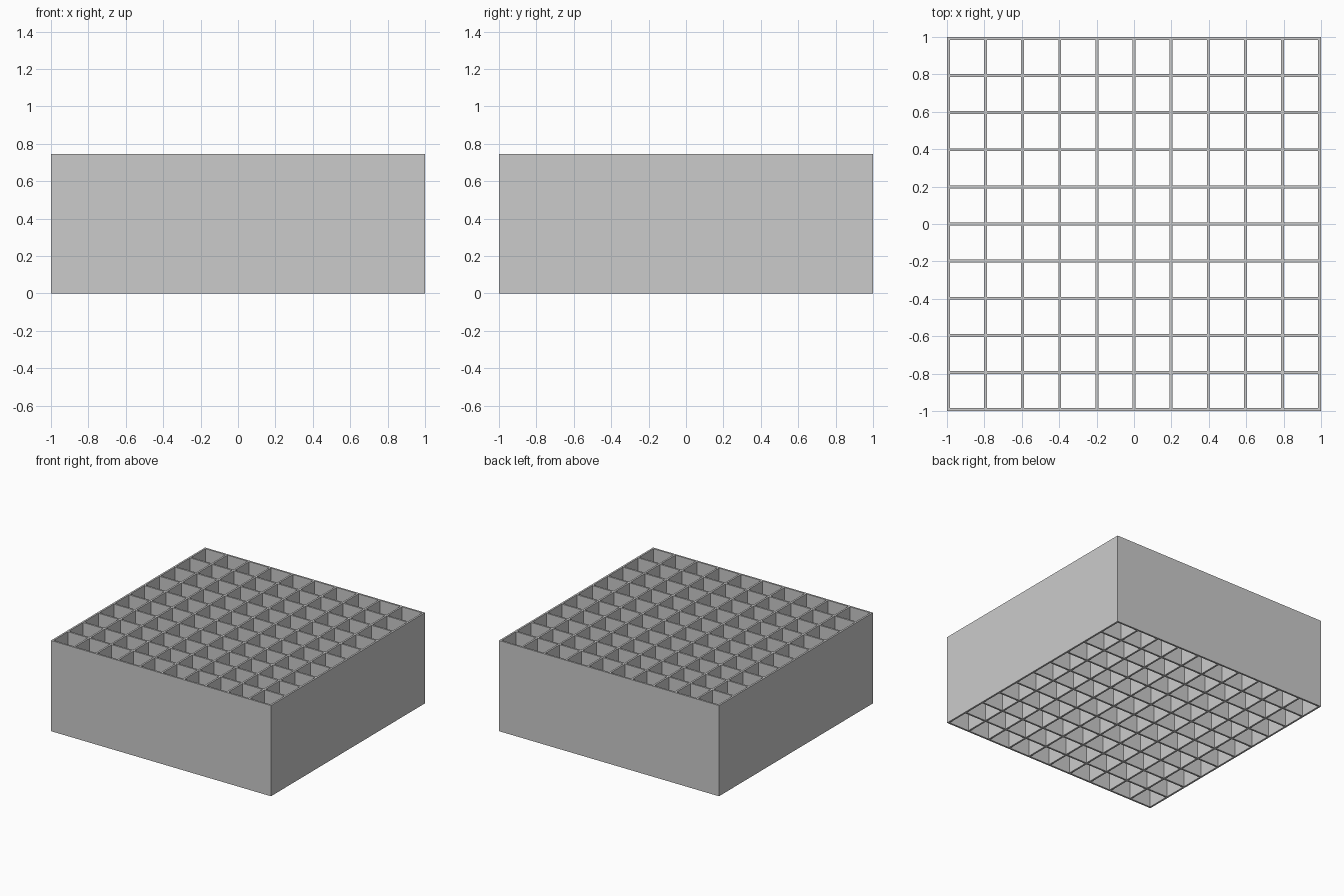
import bpy
import bmesh

cube = bpy.data.objects.get("Cube")
if cube:
    bpy.data.objects.remove(cube, do_unlink=True)

CELLS = 10        # openings per side
SIZE = 2.0
HEIGHT = 0.745
WALL = 0.015
PITCH = (SIZE - WALL) / CELLS

# Plain grey plastic
grey = bpy.data.materials.new("light_grey")
grey.use_nodes = True
colour = (0.6, 0.6, 0.6, 1)
grey.diffuse_color = colour
grey.node_tree.nodes["Principled BSDF"].inputs["Base Color"].default_value = colour

# Both sides of every wall, along one axis
lines = []
for i in range(CELLS + 1):
    start = -SIZE / 2 + i * PITCH
    lines += [start, start + WALL]

# Lattice footprint: odd-odd squares are the openings
bm = bmesh.new()
verts = [[bm.verts.new((x, y, 0)) for y in lines] for x in lines]
for i in range(len(lines) - 1):
    for j in range(len(lines) - 1):
        if i % 2 and j % 2:
            continue
        bm.faces.new((verts[i][j], verts[i + 1][j],
                      verts[i + 1][j + 1], verts[i][j + 1]))

# Raise the footprint into open-ended square tubes
raised = bmesh.ops.extrude_face_region(bm, geom=bm.faces[:], use_keep_orig=True)
top = [g for g in raised["geom"] if isinstance(g, bmesh.types.BMVert)]
bmesh.ops.translate(bm, verts=top, vec=(0, 0, HEIGHT))
bmesh.ops.recalc_face_normals(bm, faces=bm.faces[:])

mesh = bpy.data.meshes.new("divider_grid")
bm.to_mesh(mesh)
bm.free()
mesh.materials.append(grey)
grid = bpy.data.objects.new("divider_grid", mesh)
bpy.context.collection.objects.link(grid)
